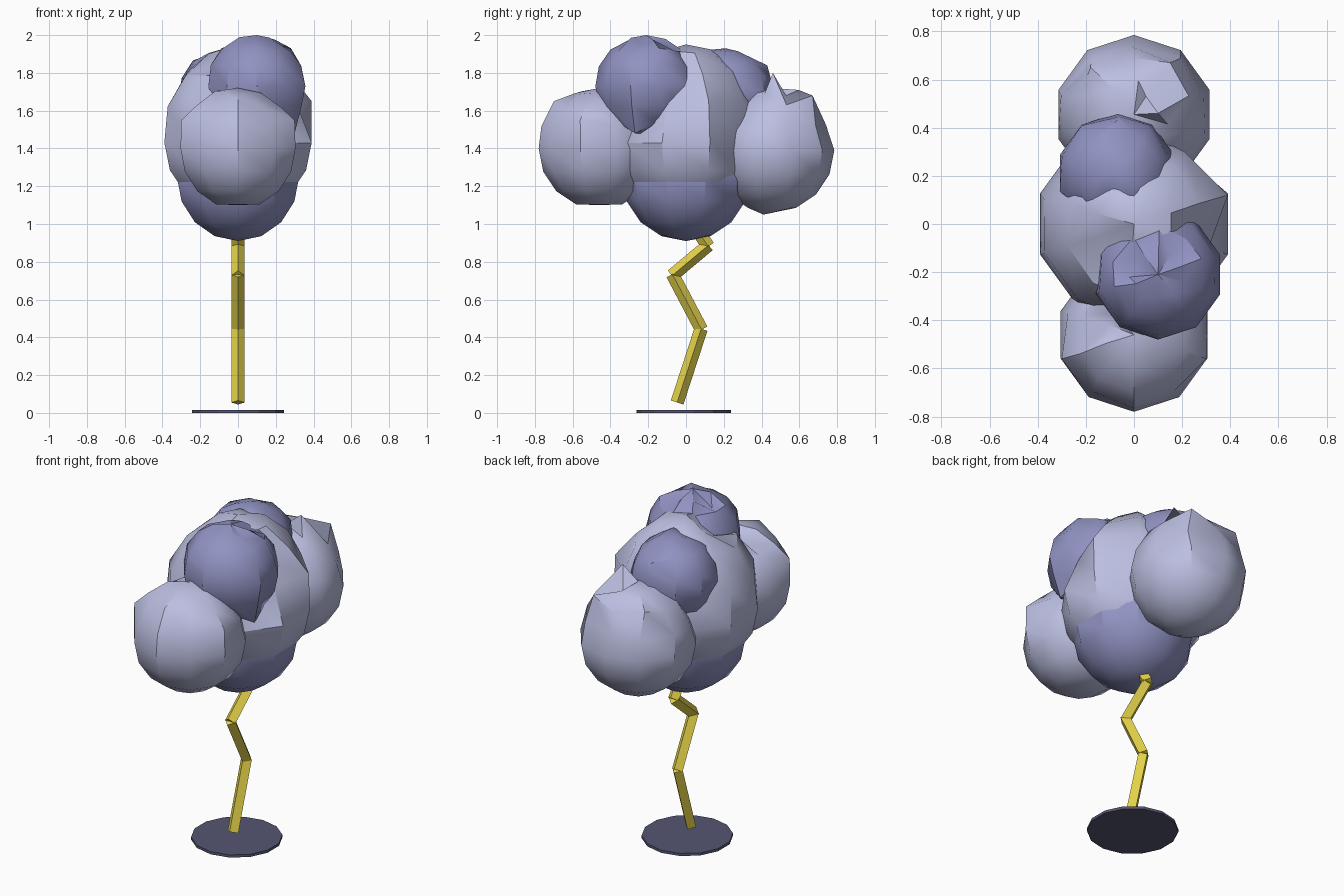
import bpy
import math
import random
from mathutils import Vector

random.seed(7)

if "Cube" in bpy.data.objects:
    bpy.data.objects.remove(bpy.data.objects["Cube"], do_unlink=True)


def make_material(name, red, green, blue):
    mat = bpy.data.materials.new(name)
    mat.use_nodes = True
    color = (red, green, blue, 1)
    mat.diffuse_color = color
    mat.node_tree.nodes["Principled BSDF"].inputs["Base Color"].default_value = color
    return mat


pale_cloud = make_material("pale cloud", .50, .52, .75)
dusk_cloud = make_material("dusk cloud", .28, .29, .54)
bolt_yellow = make_material("bolt yellow", .79, .66, .07)
slate = make_material("slate", .09, .09, .17)


def finish(name, mat):
    obj = bpy.context.object
    obj.name = obj.data.name = name
    obj.data.materials.append(mat)
    return obj


def puff(name, mat, center, radius, top=1, bottom=1, rough=.01, tugs=()):
    """Low-poly ball, crumpled above its equator; tugs move the nearest vertex."""
    bpy.ops.mesh.primitive_uv_sphere_add(segments=10, ring_count=8, radius=1, location=center)
    obj = finish(name, mat)
    verts = obj.data.vertices
    for v in verts:
        upper = v.co.z > .2
        crumple = rough if upper and v.co.z < .99 else 0
        v.co *= radius
        v.co.z *= top if upper else bottom
        v.co += Vector([random.uniform(-crumple, crumple) for _ in range(3)])
    for tug in tugs:
        target = Vector(tug) - Vector(center)
        min(verts, key=lambda v: (v.co - target).length).co = target
    bpy.ops.object.shade_smooth_by_angle(angle=math.radians(35))


# Pale cloud masses
puff("cloud_middle", pale_cloud, (0, 0, 1.43), .41, 1.27, .93, .015,
     [(-.14, -.05, 1.84), (-.1, -.14, 1.8), (.39, .12, 1.65), (.21, .3, 1.66),
      (.2, .29, 1.43), (.2, .28, 1.28), (-.37, .1, 1.62),
      (.15, -.24, 1.62), (.31, -.1, 1.64), (.2, -.08, 1.78)])
puff("cloud_front", pale_cloud, (0, -.46, 1.4), .32, tugs=[
    (.3, -.56, 1.55), (-.3, -.56, 1.55), (0, -.7, 1.65), (.15, -.64, 1.61),
    (-.15, -.64, 1.61), (-.1, -.42, 1.63), (0, -.46, 1.1)])
puff("cloud_back", pale_cloud, (0, .455, 1.39), .33, rough=.02, tugs=[
    (0, .41, 1.05), (.05, .53, 1.68), (.1, .46, 1.8), (.15, .67, 1.68),
    (-.18, .65, 1.66), (0, .69, 1.62)])

# Dusky cloud masses
puff("cloud_bottom", dusk_cloud, (0, 0, 1.25), .34, rough=0)
puff("cloud_top_front", dusk_cloud, (.1, -.21, 1.73), .27, tugs=[
    (.15, -.13, 1.93), (.2, -.24, 1.95), (-.02, -.22, 1.91), (.3, -.27, 1.48)])
puff("cloud_top_back", dusk_cloud, (-.07, .21, 1.68), .25, rough=.015, tugs=[
    (-.07, .43, 1.84)])

# Zigzag bolt of square bars, set edge-on
path = [(-.047, .055), (.08, .445), (-.07, .73), (.115, .885), (.0, 1.06)]
for i, (a, b) in enumerate(zip(path, path[1:])):
    start, end = Vector((0, *a)), Vector((0, *b))
    span = end - start
    bpy.ops.mesh.primitive_cylinder_add(
        vertices=4, radius=.035, depth=span.length + (.01 if i else 0),
        location=(start + end) / 2,
        rotation=(math.atan2(-span.y, span.z), 0, 0))
    finish(f"bolt_bar_{i + 1}", bolt_yellow)

# Thin round base
bpy.ops.mesh.primitive_cylinder_add(vertices=14, radius=.25, depth=.016, location=(0, -.012, .008))
finish("base_disc", slate)
